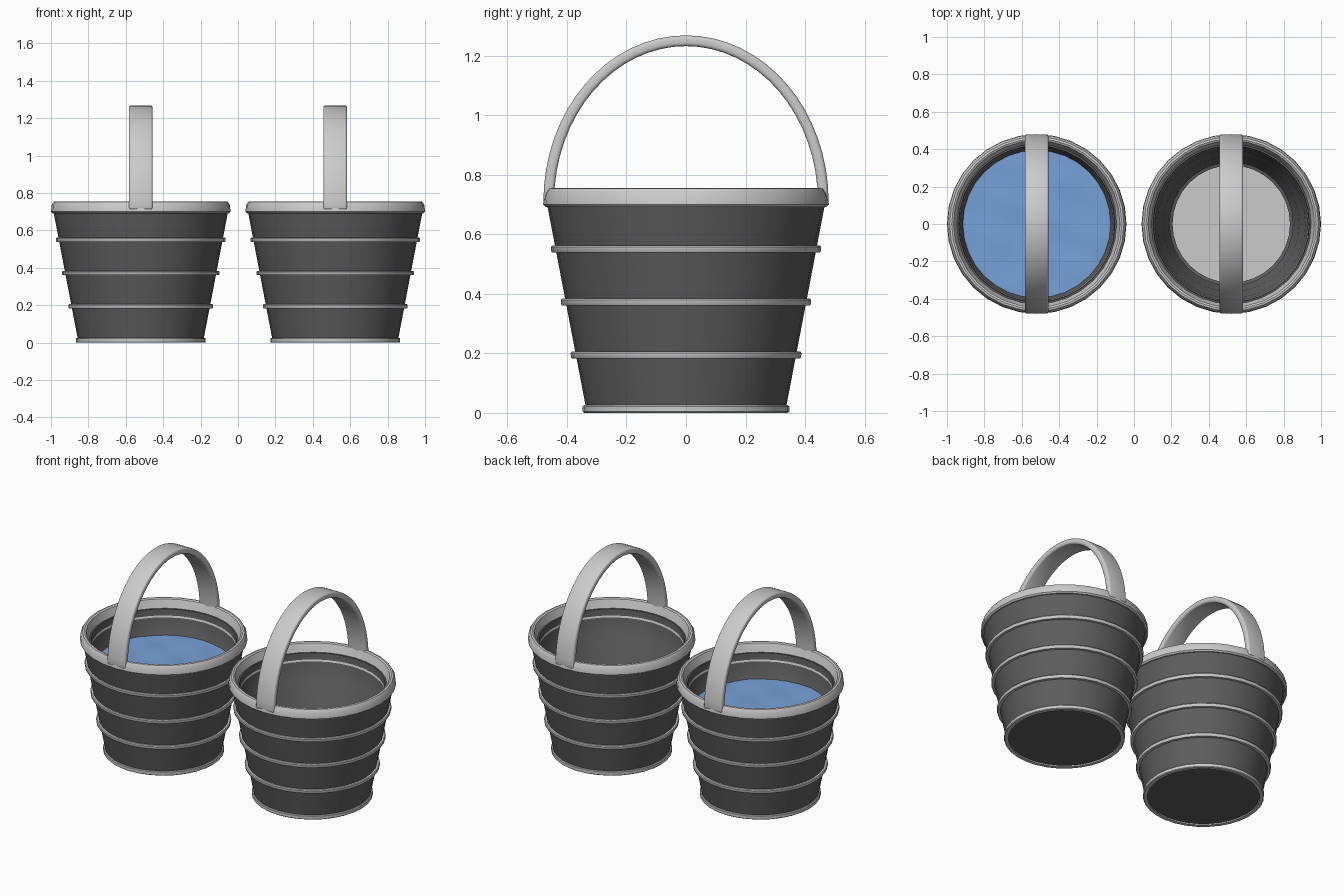
import bpy, bmesh, math

if "Cube" in bpy.data.objects:
    bpy.data.objects.remove(bpy.data.objects["Cube"])

SIDES = 32
BAND_Z = [0.195, 0.373, 0.551]


def material(name, color):
    m = bpy.data.materials.new(name)
    m.diffuse_color = color
    m.use_nodes = True
    m.node_tree.nodes["Principled BSDF"].inputs["Base Color"].default_value = m.diffuse_color
    return m


DARK = material("dark_wood", (0.11, 0.11, 0.11, 1))
BLUE = material("water_blue", (0.18, 0.36, 0.68, 1))


def finish(bm, name, mat=None, angle=35):
    bmesh.ops.recalc_face_normals(bm, faces=bm.faces)
    me = bpy.data.meshes.new(name)
    bm.to_mesh(me)
    bm.free()
    ob = bpy.data.objects.new(name, me)
    bpy.context.collection.objects.link(ob)
    if mat:
        me.materials.append(mat)
    bpy.ops.object.select_all(action='DESELECT')
    ob.select_set(True)
    bpy.context.view_layer.objects.active = ob
    bpy.ops.object.shade_smooth_by_angle(angle=math.radians(angle))
    return ob


def lathe(name, cx, profile, mat=None, closed=True):
    """Revolve (radius, z) points around the bucket axis."""
    bm = bmesh.new()
    rings = []
    for r, z in profile:
        if r == 0:
            rings.append([bm.verts.new((cx, 0, z))] * SIDES)
        else:
            rings.append([bm.verts.new((cx + r * math.cos(2 * math.pi * i / SIDES),
                                        r * math.sin(2 * math.pi * i / SIDES), z))
                          for i in range(SIDES)])
    pairs = list(zip(rings, rings[1:]))
    if closed:
        pairs.append((rings[-1], rings[0]))
    for a, b in pairs:
        for i in range(SIDES):
            j = (i + 1) % SIDES
            quad = list(dict.fromkeys((a[i], a[j], b[j], b[i])))
            bm.faces.new(quad)
    return finish(bm, name, mat)


def outer_radius(z):
    return 0.341 + (z - 0.025) * 0.186


def bucket(cx, side):
    # tapered wall, with small ledges inside at each band
    inner = []
    for z in reversed(BAND_Z):
        r = outer_radius(z) - 0.036
        inner += [(r, z + 0.01), (r - 0.007, z)]
    wall = [(0.335, 0.012), (outer_radius(0.7), 0.70), (0.418, 0.70)] + inner
    wall += [(0.33, 0.05), (0.314, 0.045), (0.314, 0.012)]
    lathe(side + "_bucket_wall", cx, wall, DARK)

    # floor: light inside, dark underneath
    lathe(side + "_floor", cx, [(0, 0.035), (0.316, 0.035)], closed=False)
    lathe(side + "_underside", cx, [(0, 0.008), (0.328, 0.008)], DARK, closed=False)

    # base ring and the three hoops
    lathe(side + "_base_ring", cx,
          [(0.322, 0), (0.343, 0), (0.347, 0.004), (0.347, 0.022), (0.343, 0.026), (0.322, 0.026)])
    for n, z in enumerate(BAND_Z):
        r = outer_radius(z) + 0.014
        lathe(f"{side}_hoop_{n + 1}", cx,
              [(r - 0.03, z - 0.012), (r - 0.003, z - 0.012), (r, z - 0.008),
               (r + 0.001, z + 0.006), (r - 0.003, z + 0.011), (r - 0.03, z + 0.011)])

    # rim
    lathe(side + "_rim", cx,
          [(0.41, 0.65), (0.44, 0.69), (0.472, 0.692), (0.48, 0.70), (0.477, 0.735),
           (0.466, 0.753), (0.455, 0.755), (0.445, 0.75)])

    # arched flat handle
    bm = bmesh.new()
    rows = []
    for i in range(33):
        t = math.pi * i / 32
        y, z = 0.461 * math.cos(t), 0.71 + 0.54 * math.sin(t)
        rows.append([bm.verts.new((cx + s * 0.0635, y, z)) for s in (-1, 1)])
    for a, b in zip(rows, rows[1:]):
        bm.faces.new((a[0], a[1], b[1], b[0]))
    handle = finish(bm, side + "_handle")
    sol = handle.modifiers.new("thickness", 'SOLIDIFY')
    sol.thickness, sol.offset = 0.036, 0
    bev = handle.modifiers.new("round_edges", 'BEVEL')
    bev.width, bev.segments = 0.012, 3
    bev.limit_method, bev.angle_limit = 'ANGLE', math.radians(50)


bucket(-0.52, "left")
bucket(0.52, "right")

# gently rippled water in the left bucket
bm = bmesh.new()
prev = [bm.verts.new((-0.52, 0, 0.545))] * 48
for k in range(1, 13):
    r = 0.404 * k / 12
    ring = []
    for i in range(48):
        t = 2 * math.pi * i / 48
        x, y = r * math.cos(t), r * math.sin(t)
        z = 0.545 + 0.003 * math.sin(17 * x + 9 * y) * math.cos(19 * y - 6 * x)
        ring.append(bm.verts.new((x - 0.52, y, z)))
    for i in range(48):
        j = (i + 1) % 48
        bm.faces.new(list(dict.fromkeys((prev[i], ring[i], ring[j], prev[j]))))
    prev = ring
finish(bm, "water", BLUE)
